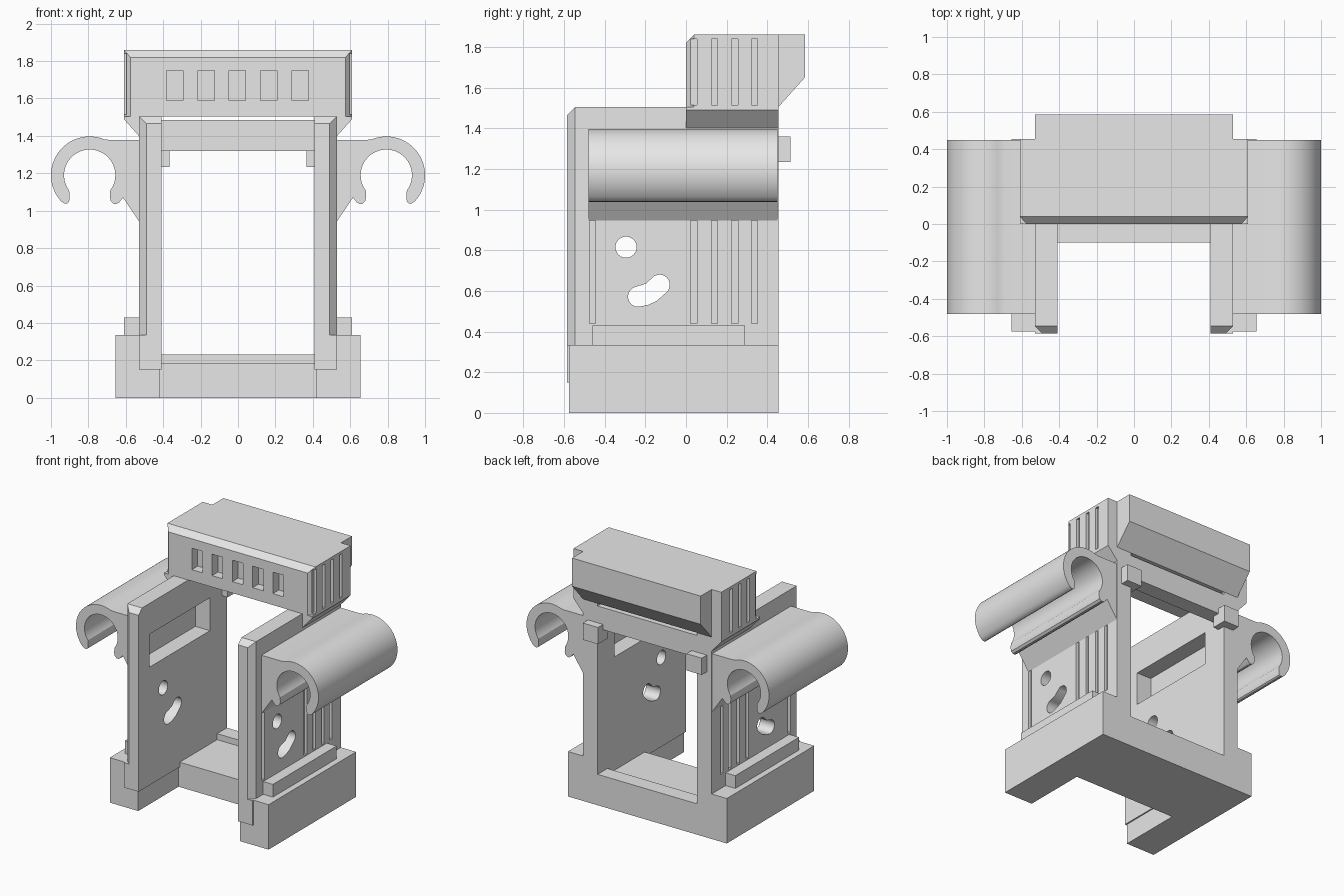
import bpy, bmesh, math

if "Cube" in bpy.data.objects:
    bpy.data.objects.remove(bpy.data.objects["Cube"])

grey = bpy.data.materials.new("plain grey")
grey.diffuse_color = (0.8, 0.8, 0.8, 1)
grey.use_nodes = True
grey.node_tree.nodes["Principled BSDF"].inputs["Base Color"].default_value = grey.diffuse_color


def prism(name, pts, axis, a, b, mirror=False):
    """Extrude a 2D outline along an axis from a to b (x: yz outline, y: xz, z: xy)."""
    def place(p, t):
        return {"x": (t, p[0], p[1]), "y": (p[0], t, p[1]), "z": (p[0], p[1], t)}[axis]
    bm = bmesh.new()
    lo = [bm.verts.new(place(p, a)) for p in pts]
    hi = [bm.verts.new(place(p, b)) for p in pts]
    bm.faces.new(lo)
    bm.faces.new(hi)
    n = len(pts)
    for i in range(n):
        j = (i + 1) % n
        bm.faces.new((lo[i], lo[j], hi[j], hi[i]))
    bmesh.ops.recalc_face_normals(bm, faces=bm.faces)
    me = bpy.data.meshes.new(name)
    bm.to_mesh(me)
    bm.free()
    me.materials.append(grey)
    ob = bpy.data.objects.new(name, me)
    bpy.context.collection.objects.link(ob)
    if mirror:
        add_mirror(ob)
    return ob


def box(name, x0, x1, y0, y1, z0, z1, mirror=False):
    return prism(name, [(x0, y0), (x1, y0), (x1, y1), (x0, y1)], "z", z0, z1, mirror)


def add_mirror(ob):
    m = ob.modifiers.new("mirror", "MIRROR")
    m.use_mirror_merge = False


def cut(ob, cutters):
    """Subtract each cutter, then remove it."""
    bpy.context.view_layer.objects.active = ob
    for c in cutters:
        c.hide_render = True
        m = ob.modifiers.new("cut", "BOOLEAN")
        m.operation = "DIFFERENCE"
        m.solver = "EXACT"
        m.object = c
        bpy.ops.object.modifier_apply(modifier=m.name)
        bpy.data.objects.remove(c)


def arc(cx, cy, r, a0, a1, n):
    return [(cx + r * math.cos(math.radians(a0 + (a1 - a0) * i / n)),
             cy + r * math.sin(math.radians(a0 + (a1 - a0) * i / n))) for i in range(n + 1)]


def smooth(ob):
    bpy.ops.object.select_all(action="DESELECT")
    ob.select_set(True)
    bpy.context.view_layer.objects.active = ob
    bpy.ops.object.shade_smooth_by_angle(angle=math.radians(30))


# Base: two raised arms, a low floor and a rear sill
box("base_arm", 0.42, 0.655, -0.575, 0.455, 0, 0.335, True)
box("base_floor", -0.42, 0.42, -0.10, 0.455, 0, 0.185)
box("rear_sill", -0.42, 0.42, 0.34, 0.455, 0.185, 0.23)
box("base_ledge", 0.53, 0.61, -0.46, 0.29, 0.335, 0.43, True)

# Side walls with front chamfers, pocket, holes and grooves
wall = prism("side_wall", [(-0.585, 0.15), (0.455, 0.15), (0.455, 1.505),
                           (-0.545, 1.505), (-0.585, 1.465)], "x", 0.41, 0.53)
groove_y = (0.038, 0.14, 0.24, 0.337)
cutters = [
    prism("chamfer_cutter", [(0.48, -0.595), (0.54, -0.595), (0.54, -0.535)], "z", 0.335, 1.6),
    box("pocket_cutter", 0.3, 0.6, -0.455, 0.255, 1.03, 1.275),
    prism("hole_cutter", arc(-0.295, 0.815, 0.052, 0, 348.75, 31), "x", 0.3, 0.7),
    prism("slot_cutter", arc(-0.235, 0.572, 0.05, 100, 280, 12) + [(-0.185, 0.532), (-0.145, 0.55)]
          + arc(-0.13, 0.63, 0.05, -50, 130, 12) + [(-0.195, 0.636)], "x", 0.3, 0.7),
]
cutters += [box("groove_cutter", 0.51, 0.6, y - 0.015, y + 0.015, 0.44, 1.0)
            for y in (-0.46,) + groove_y]
cut(wall, cutters)
smooth(wall)
add_mirror(wall)

# Side rails: open tube on a bracket
cx, cz = 0.793, 1.19
profile = [(0.53, 0.945), (0.615, 1.07), (0.635, 1.045), (0.65, 1.036), (0.665, 1.037),
           (0.68, 1.05), (0.685, 1.07)]
profile += arc(cx, cz, 0.137, 217, -37, 40)
profile += [(0.90, 1.06), (0.905, 1.045), (0.915, 1.038), (0.93, 1.04)]
profile += arc(cx, cz, 0.207, -42, 112, 32)
profile += [(0.69, 1.379), (0.53, 1.379)]
rail = prism("side_rail", profile, "y", -0.48, 0.45)
smooth(rail)
add_mirror(rail)

# Rear cross beam and its small tabs
box("rear_beam", -0.41, 0.41, 0.34, 0.455, 1.32, 1.485)
box("rear_tab", 0.365, 0.49, 0.40, 0.515, 1.235, 1.36, True)

# Head block with front chamfers, windows and side grooves
head = prism("head_block", [(0, 1.505), (0.455, 1.505), (0.455, 1.86), (0.04, 1.86),
                            (0, 1.82)], "x", -0.61, 0.61)
cutters = [box("window_cutter", x - 0.044, x + 0.044, -0.1, 0.07, 1.59, 1.75)
           for x in (-0.337, -0.17, -0.003, 0.165, 0.332)]
for s in (-1, 1):
    cutters.append(prism("chamfer_cutter", [(s * 0.565, -0.01), (s * 0.62, -0.01),
                                            (s * 0.62, 0.05)], "z", 1.4, 2))
    for y in groove_y:
        xa, xb = sorted((s * 0.59, s * 0.7))
        cutters.append(box("groove_cutter", xa, xb, y - 0.015, y + 0.015, 1.515, 1.84))
cut(head, cutters)
prism("head_rear", [(0.455, 1.505), (0.585, 1.65), (0.585, 1.86), (0.455, 1.86)],
      "x", -0.53, 0.53)
prism("head_bracket", [(0.53, 1.40), (0.61, 1.49), (0.61, 1.505), (0.53, 1.505)],
      "y", 0.0, 0.455, True)
